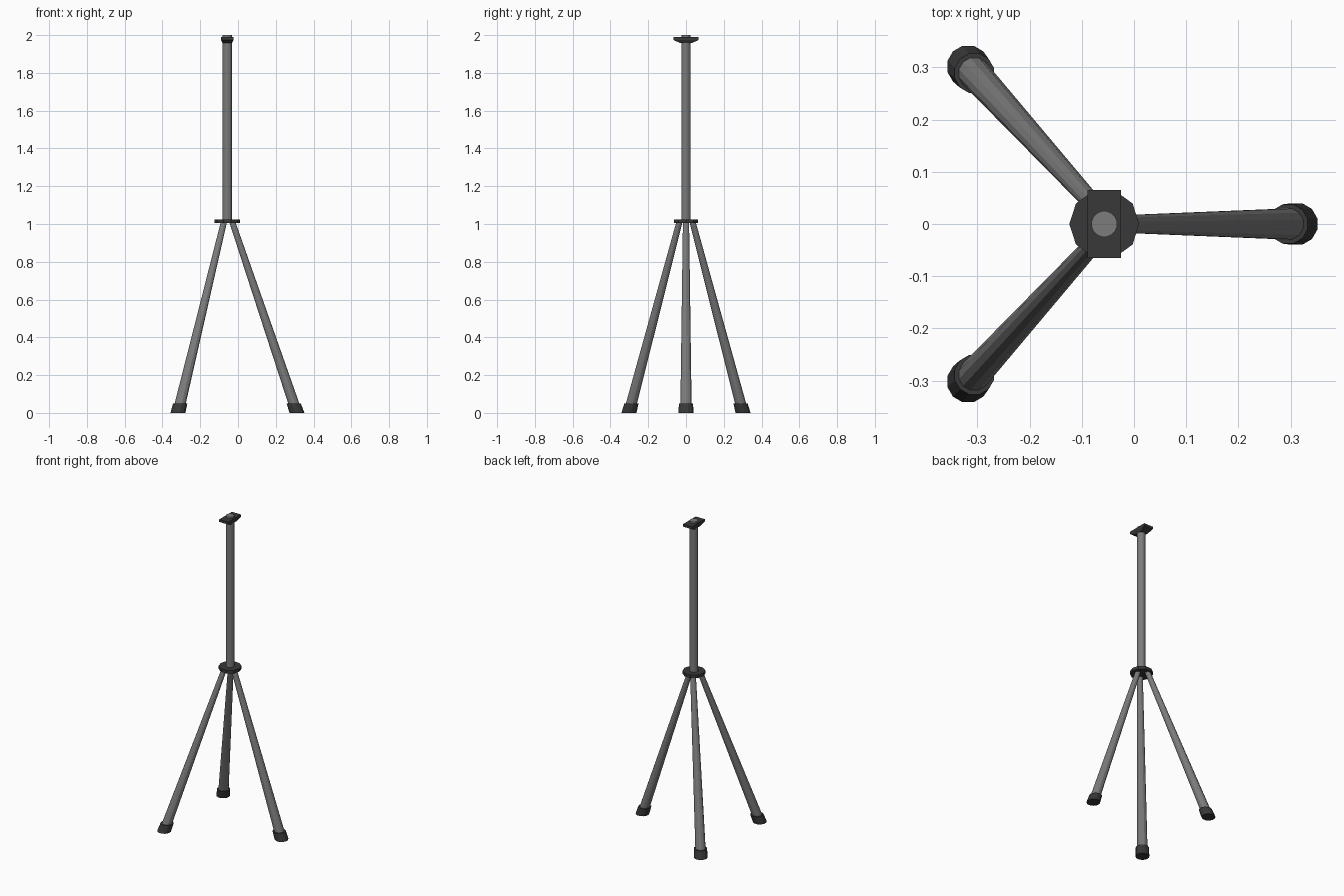
import bpy, bmesh
from math import sin, cos, pi

if "Cube" in bpy.data.objects:
    bpy.data.objects.remove(bpy.data.objects["Cube"])

def material(name, v):
    m = bpy.data.materials.new(name)
    m.diffuse_color = (v, v, v, 1)
    m.use_nodes = True
    m.node_tree.nodes["Principled BSDF"].inputs["Base Color"].default_value = m.diffuse_color
    return m

metal = material("grey_metal", 0.2)
rubber = material("dark_rubber", 0.04)
CX = -0.057  # axis of the centre pole

def loft(name, rings, mat):
    """Closed solid through a stack of equal-length rings."""
    bm = bmesh.new()
    loops = [[bm.verts.new(p) for p in r] for r in rings]
    n = len(loops[0])
    for a, b in zip(loops, loops[1:]):
        for i in range(n):
            j = (i + 1) % n
            bm.faces.new((a[i], a[j], b[j], b[i]))
    bm.faces.new(loops[0][::-1])
    bm.faces.new(loops[-1])
    me = bpy.data.meshes.new(name)
    bm.to_mesh(me)
    bm.free()
    me.materials.append(mat)
    ob = bpy.data.objects.new(name, me)
    bpy.context.collection.objects.link(ob)
    return ob

def circle(x, y, z, r, n=12, turn=0.5):
    return [(x + r * cos(2 * pi * (i + turn) / n), y + r * sin(2 * pi * (i + turn) / n), z)
            for i in range(n)]

def rect(hx, hy, z):
    return [(CX - hx, -hy, z), (CX + hx, -hy, z), (CX + hx, hy, z), (CX - hx, hy, z)]

# Centre pole, running up through the mount plate
loft("centre_pole", [circle(CX, 0, 1.01, 0.025, 16), circle(CX, 0, 2.0, 0.025, 16)], metal)

# Collar where the legs meet
loft("leg_collar", [circle(CX, 0, 1.005, 0.067, 10, 0), circle(CX, 0, 1.025, 0.067, 10, 0)], rubber)

# Mount plate with sloping underside
loft("mount_plate", [rect(0.024, 0.03, 1.957), rect(0.0325, 0.065, 1.974),
                     rect(0.0325, 0.065, 1.99)], rubber)

# Splayed legs, each with a rubber foot cut level with the ground
legs = {"right": ((-0.03, 0), (0.312, 0)),
        "back_left": ((-0.075, 0.035), (-0.318, 0.302)),
        "front_left": ((-0.075, -0.035), (-0.318, -0.302))}
for side, (top, foot) in legs.items():
    def at(z):
        return [f + (t - f) * z / 1.01 for t, f in zip(top, foot)]
    loft(side + "_leg", [circle(*at(z), z, r) for z, r in ((0.02, 0.031), (1.01, 0.017))], metal)
    loft(side + "_foot", [circle(*at(z), z, r) for z, r in ((0, 0.041), (0.05, 0.039))], rubber)
